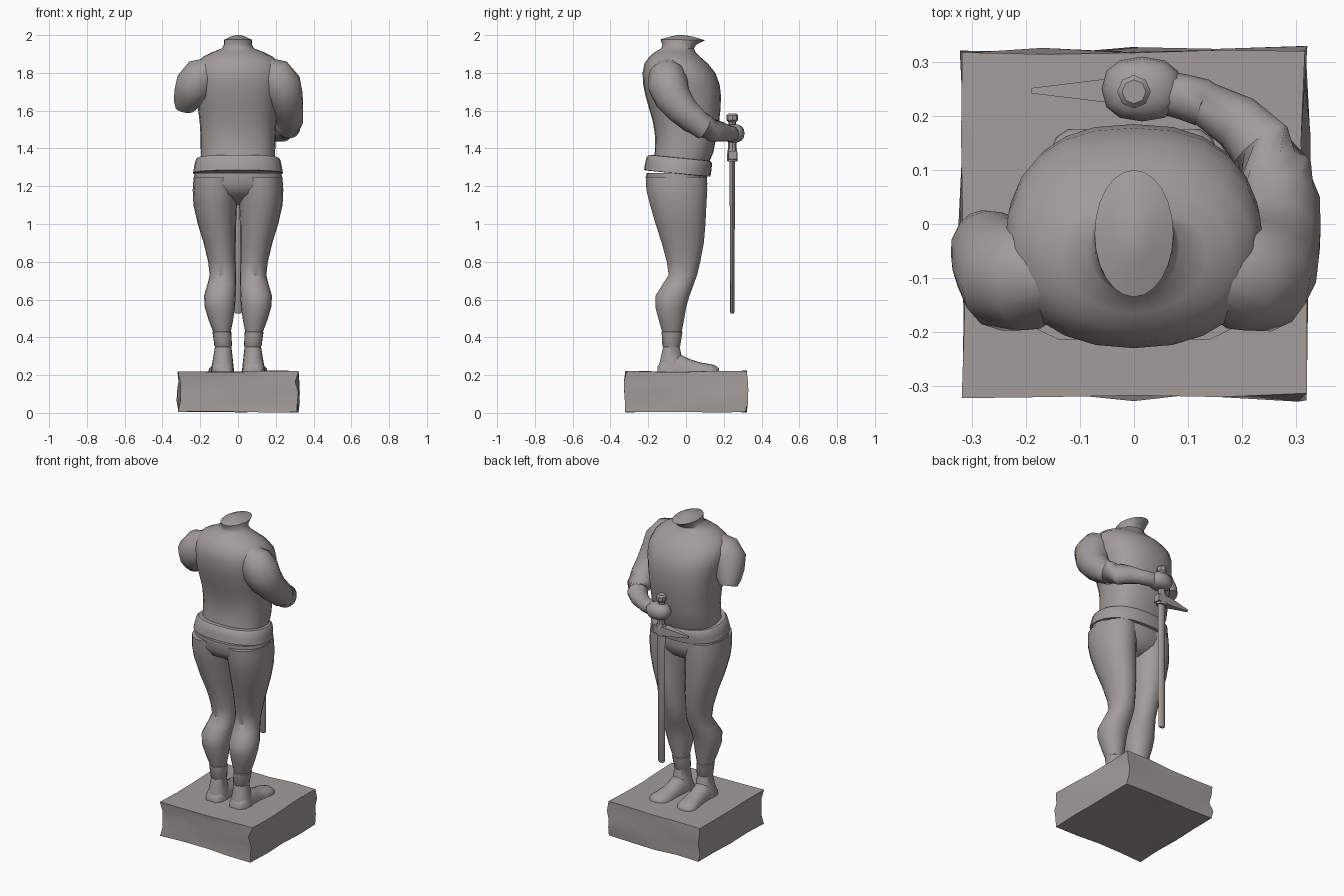
import bpy, bmesh, math, random
from mathutils import Vector

random.seed(4)
stone = bpy.data.materials.new("grey_stone")
stone.diffuse_color = (0.36, 0.335, 0.32, 1)


def finish(name, bm, angle=50):
    bmesh.ops.recalc_face_normals(bm, faces=bm.faces[:])
    me = bpy.data.meshes.new(name)
    bm.to_mesh(me)
    bm.free()
    ob = bpy.data.objects.new(name, me)
    bpy.context.collection.objects.link(ob)
    me.materials.append(stone)
    bpy.ops.object.select_all(action='DESELECT')
    ob.select_set(True)
    bpy.context.view_layer.objects.active = ob
    bpy.ops.object.shade_smooth_by_angle(angle=math.radians(angle))
    return ob


def loft(name, rings, angle=50):
    """Skin a list of point rings and cap both ends."""
    bm = bmesh.new()
    rows = [[bm.verts.new(p) for p in r] for r in rings]
    n = len(rows[0])
    for a, b in zip(rows, rows[1:]):
        for i in range(n):
            j = (i + 1) % n
            bm.faces.new((a[i], a[j], b[j], b[i]))
    bm.faces.new(rows[0])
    bm.faces.new(rows[-1])
    return finish(name, bm, angle)


def power(c, e):
    return math.copysign(abs(c) ** e, c)


def level(z, x0, x1, y0, y1, tilt=0.0, e=0.9, n=24):
    """Horizontal rounded ring between x0..x1 and y0..y1, sheared by tilt."""
    pts = []
    for i in range(n):
        t = 2 * math.pi * i / n
        x = (x0 + x1) / 2 + (x1 - x0) / 2 * power(math.cos(t), e)
        y = (y0 + y1) / 2 + (y1 - y0) / 2 * power(math.sin(t), e)
        pts.append(Vector((x, y, z + tilt * y)))
    return pts


def tube(name, path, n=14):
    """Round limb along (x, y, z, radius) points."""
    pts = [Vector(p[:3]) for p in path]
    rings = []
    for i, p in enumerate(pts):
        d = (pts[min(i + 1, len(pts) - 1)] - pts[max(i - 1, 0)]).normalized()
        u = d.cross(Vector((0.3, -0.9, 0.2))).normalized()
        if i and u.dot(last) < 0:
            u = -u
        last = u
        v = d.cross(u)
        r = path[i][3]
        rings.append([p + (u * math.cos(a) + v * math.sin(a)) * r
                      for a in (2 * math.pi * k / n for k in range(n))])
    return loft(name, rings)


# rough stone plinth with gently warped sides
bm = bmesh.new()
bmesh.ops.create_cube(bm, size=1)
bmesh.ops.subdivide_edges(bm, edges=bm.edges[:], cuts=3, use_grid_fill=True)
for v in bm.verts:
    side = max(abs(v.co.x), abs(v.co.y)) > 0.49
    rim = abs(v.co.z) > 0.49
    v.co = Vector((v.co.x * 0.63, v.co.y * 0.635, (v.co.z + 0.5) * 0.214 + 0.006))
    if side:
        w = 0.006 if rim else 0.013
        v.co.x += random.uniform(-w, w)
        v.co.y += random.uniform(-w, w)
        v.co.z += random.uniform(-0.004, 0.004)
finish("plinth", bm, 40)

# torso, shoulders and neck stump: z, half width, back, front, tilt, squareness
torso = [(1.32, .195, -.175, .115, -.1, .85), (1.38, .197, -.165, .145, 0, .8),
         (1.46, .198, -.163, .16, 0, .8), (1.54, .203, -.175, .175, 0, .8),
         (1.61, .212, -.195, .183, 0, .8), (1.68, .222, -.215, .185, 0, .82),
         (1.74, .235, -.227, .178, 0, .85), (1.80, .24, -.23, .155, 0, .9),
         (1.85, .222, -.22, .115, 0, .95), (1.885, .185, -.195, .075, 0, 1),
         (1.91, .135, -.165, .05, 0, 1), (1.93, .085, -.13, .042, 0, 1),
         (1.95, .074, -.125, .055, 0, 1), (1.975, .073, -.135, .10, -.02, 1),
         (1.993, .035, -.08, .03, 0, 1), (2.0, .012, -.05, -.01, 0, 1)]
loft("torso", [level(z, -w, w, a, b, t, e) for z, w, a, b, t, e in torso])

# belt, tilted down to the chest side
belt = [(1.262, .228, -.212, .118), (1.264, .238, -.222, .13),
        (1.30, .232, -.217, .135), (1.335, .225, -.208, .138),
        (1.346, .215, -.198, .13), (1.348, .18, -.165, .11)]
loft("belt", [level(z, -w, w, a, b, -.1, .85) for z, w, a, b in belt], 40)

# pelvis
hips = [(1.27, .23, -.21, .108), (1.21, .237, -.212, .113), (1.16, .225, -.18, .10),
        (1.125, .12, -.12, .07), (1.10, .03, -.06, .03)]
loft("pelvis", [level(z, -w, w, a, b, 0, .9) for z, w, a, b in hips])

# legs and feet: z, inner x, outer x, back, front
leg = [(1.25, .005, .235, -.216, .113), (1.18, .004, .24, -.212, .115),
       (1.10, .006, .236, -.192, .11), (1.0, .01, .213, -.163, .105),
       (.9, .012, .182, -.13, .096), (.8, .012, .158, -.103, .077),
       (.73, .01, .15, -.093, .06), (.68, .01, .162, -.125, .042),
       (.62, .012, .18, -.163, .02), (.56, .016, .176, -.163, .002),
       (.49, .026, .155, -.145, -.01), (.43, .038, .132, -.127, -.022),
       (.427, .035, .135, -.13, -.018), (.355, .032, .125, -.126, -.03),
       (.35, .035, .122, -.122, -.033), (.29, .028, .132, -.135, -.02),
       (.215, .02, .145, -.152, .0)]
foot = [(-.152, .082, .035, .245), (-.12, .082, .058, .285), (-.04, .082, .058, .315),
        (.02, .085, .055, .284), (.08, .09, .06, .266), (.13, .095, .062, .258),
        (.16, .097, .048, .248), (.175, .098, .025, .235)]
for side, s in (("left", -1), ("right", 1)):
    loft(side + "_leg", [level(z, s * a, s * b, c, d, 0, .95, 18)
                         for z, a, b, c, d in leg], 40)
    loft(side + "_foot", [[(s * (cx + w * math.cos(t)), y,
                            max(.216, .216 + (h - .216) * power(math.sin(t), .8)))
                           for t in (math.pi * k / 10 for k in range(11))]
                          for y, cx, w, h in foot])

# bent sword arm and broken arm
tube("right_arm", [(.13, -.10, 1.83, .06), (.19, -.10, 1.79, .098), (.228, -.095, 1.735, .108),
                   (.247, -.07, 1.67, .098), (.265, -.02, 1.605, .083),
                   (.272, .04, 1.55, .074), (.262, .095, 1.515, .069),
                   (.235, .145, 1.495, .061), (.19, .19, 1.487, .052),
                   (.13, .224, 1.48, .041), (.127, .225, 1.48, .044),
                   (.09, .236, 1.478, .042), (.05, .245, 1.478, .04)])
tube("left_arm_stump", [(-.13, -.10, 1.83, .06), (-.19, -.10, 1.79, .098),
                        (-.228, -.095, 1.735, .106), (-.255, -.065, 1.685, .088),
                        (-.275, -.035, 1.64, .068), (-.28, -.022, 1.61, .052)])

# fist
bm = bmesh.new()
bmesh.ops.create_uvsphere(bm, u_segments=12, v_segments=8, radius=1)
for v in bm.verts:
    v.co = Vector((.015 + power(v.co.x, .85) * .075, .25 + power(v.co.y, .85) * .06,
                   1.48 + power(v.co.z, .85) * .05))
finish("fist", bm)


# sword: pommel and grip, guard block, broken guard spike, blade
def stack(name, rows, n=8, e=1, angle=40):
    return loft(name, [level(z, -a, a, .245 - b, .245 + b, 0, e, n) for z, a, b in rows], angle)


stack("sword_grip", [(1.38, .022, .022), (1.54, .02, .02), (1.55, .03, .03),
                     (1.575, .031, .031), (1.585, .022, .022)])
stack("sword_guard", [(1.33, .034, .026), (1.345, .036, .028), (1.385, .034, .026),
                      (1.40, .026, .022)])
loft("guard_spike", [[(x, .247 + dy * w, 1.365 + dz * h) for dy, dz in
                      ((-1, -1), (1, -1), (1, 1), (-1, 1))]
                     for x, w, h in ((.04, .022, .022), (-.05, .022, .025), (-.19, .005, .006))], 30)
stack("sword_blade", [(.525, .014, .008), (.535, .024, .012), (1.34, .027, .014)])
